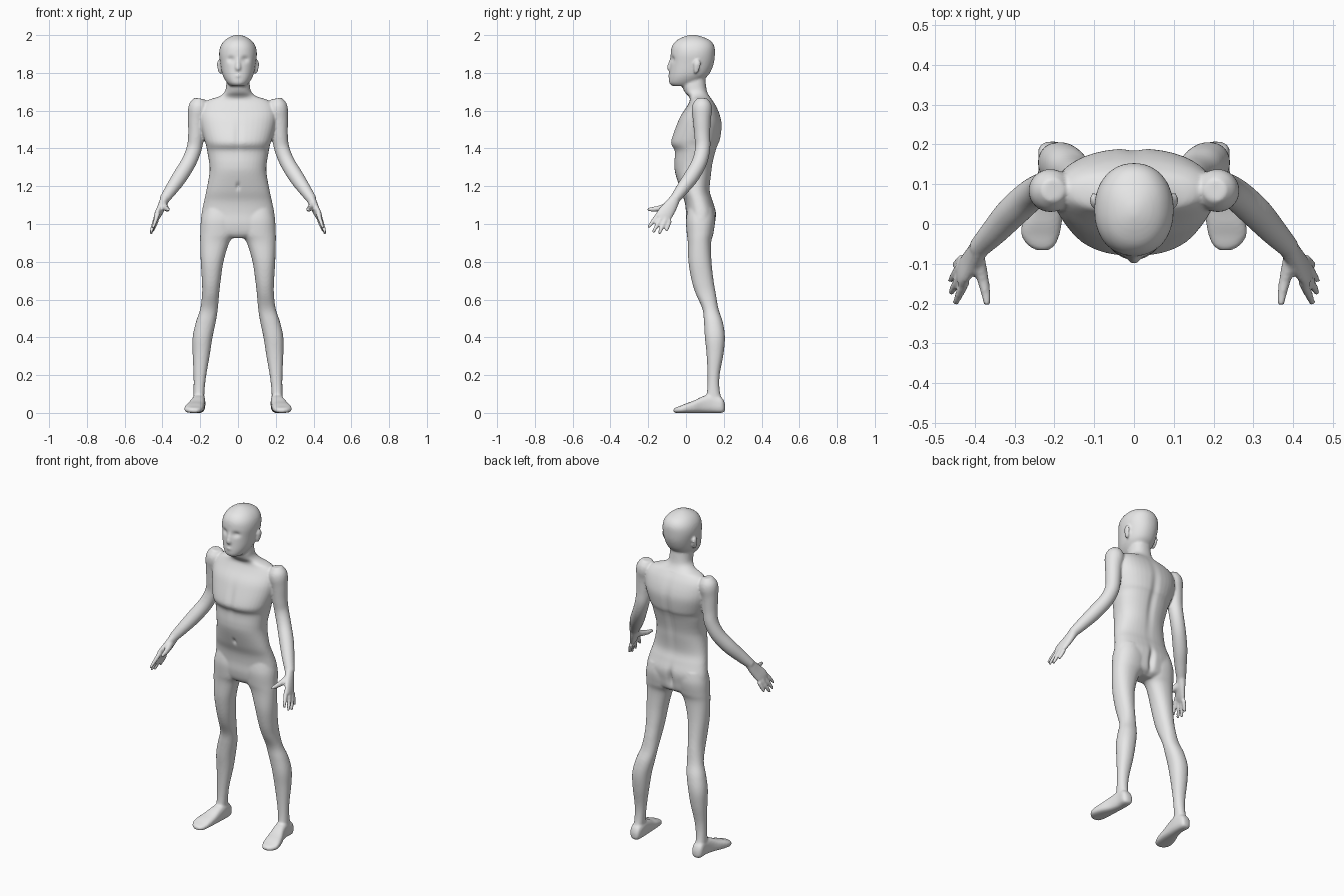
import bpy, bmesh, math
from mathutils import Vector

SIDES = 40


def smooth_rows(rows, steps=5):
    """Catmull-Rom interpolation between rows of numbers."""
    out = []
    for i in range(len(rows) - 1):
        p0, p1 = rows[max(i - 1, 0)], rows[i]
        p2, p3 = rows[i + 1], rows[min(i + 2, len(rows) - 1)]
        for k in range(steps):
            t = k / steps
            out.append([0.5 * (2 * b + (c - a) * t + (2 * a - 5 * b + 4 * c - d) * t * t
                               + (3 * b - a - 3 * c + d) * t ** 3)
                        for a, b, c, d in zip(p0, p1, p2, p3)])
    out.append(list(rows[-1]))
    return out


def unit_ring(p):
    """Superellipse cross-section."""
    ring = []
    for i in range(SIDES):
        a = 2 * math.pi * i / SIDES
        c, s = math.cos(a), math.sin(a)
        ring.append((math.copysign(abs(c) ** (2 / p), c), math.copysign(abs(s) ** (2 / p), s)))
    return ring


def skin(bm, rings):
    """Closed tube through rings of points."""
    loops = [[bm.verts.new(co) for co in ring] for ring in rings]
    for a, b in zip(loops, loops[1:]):
        for i in range(SIDES):
            j = (i + 1) % SIDES
            bm.faces.new((a[i], a[j], b[j], b[i]))
    bm.faces.new(loops[0])
    bm.faces.new(loops[-1])


def level_loft(bm, rows, p=2.2, side=1):
    """Rows are z, x0, x1, y0, y1."""
    skin(bm, [[(side * ((x0 + x1) + (x1 - x0) * c) / 2, ((y0 + y1) + (y1 - y0) * s) / 2, z)
               for c, s in unit_ring(p)] for z, x0, x1, y0, y1 in smooth_rows(rows)])


def foot_loft(bm, rows, side):
    """Rows are y, x0, x1, z0, z1."""
    skin(bm, [[(side * ((x0 + x1) + (x1 - x0) * c) / 2, y, max(0, ((z0 + z1) + (z1 - z0) * s) / 2))
               for c, s in unit_ring(2.8)] for y, x0, x1, z0, z1 in smooth_rows(rows)])


def tube(bm, rows, side=1, ref=(0, -0.84, 0.54)):
    """Rows are x, y, z, width radius, thickness radius."""
    rows = smooth_rows(rows)
    pts = [Vector(r[:3]) for r in rows]
    rings = []
    for i, r in enumerate(rows):
        t = (pts[min(i + 1, len(pts) - 1)] - pts[max(i - 1, 0)]).normalized()
        v = t.cross(Vector(ref)).normalized()
        u = v.cross(t)
        ring = [pts[i] + u * r[3] * c + v * r[4] * s for c, s in unit_ring(2)]
        rings.append([(side * q.x, q.y, q.z) for q in ring])
    skin(bm, rings)


bm = bmesh.new()

# Torso and neck
torso = [(1.80, .055, .0, .10), (1.74, .062, -.02, .105), (1.70, .07, -.008, .112),
         (1.675, .10, .015, .125), (1.655, .16, .02, .14), (1.62, .195, .003, .162),
         (1.57, .203, -.03, .182), (1.52, .198, -.052, .19), (1.45, .18, -.077, .182),
         (1.42, .17, -.078, .17), (1.385, .163, -.06, .158), (1.32, .152, -.062, .142),
         (1.27, .151, -.057, .135), (1.18, .167, -.03, .126), (1.12, .18, -.008, .142),
         (1.06, .192, .0, .159), (1.0, .197, .0, .153), (.95, .185, .01, .142),
         (.925, .07, .03, .11)]
level_loft(bm, [(z, -w, w, f, b) for z, w, f, b in torso], 2.3)

# Head
head = [(1.73, .04, -.072, .05), (1.745, .056, -.088, .07), (1.77, .073, -.09, .10),
        (1.80, .085, -.088, .127), (1.85, .094, -.084, .147), (1.90, .100, -.081, .153),
        (1.94, .093, -.074, .150), (1.97, .073, -.052, .13), (1.99, .044, -.015, .09),
        (2.001, .012, .02, .05)]
level_loft(bm, [(z, -w, w, f, b) for z, w, f, b in head], 2.15)

# Nose and lips
tube(bm, [(0, -.074, 1.885, .008, .008), (0, -.084, 1.85, .011, .010),
          (0, -.089, 1.825, .015, .011), (0, -.082, 1.812, .012, .008)], ref=(1, 0, 0))
tube(bm, [(-.025, -.076, 1.782, .004, .006), (0, -.088, 1.784, .008, .008),
          (.025, -.076, 1.782, .004, .006)], ref=(0, 0, 1))

leg = [(1.08, .02, .18, .01, .145), (1.02, .004, .196, .0, .154), (.95, .012, .2, .004, .145),
       (.90, .047, .2, .01, .133), (.80, .077, .197, .013, .135), (.70, .092, .191, .03, .146),
       (.63, .1, .19, .052, .158), (.55, .107, .2, .087, .172), (.48, .118, .223, .095, .195),
       (.40, .135, .24, .1, .206), (.31, .149, .24, .109, .198), (.20, .168, .235, .114, .178),
       (.12, .177, .235, .112, .178), (.05, .18, .238, .10, .195)]
foot = [(.207, .188, .22, .012, .045), (.19, .177, .24, 0, .08), (.14, .173, .24, 0, .10),
        (.09, .175, .25, 0, .088), (.04, .178, .27, 0, .064), (0, .182, .282, 0, .05),
        (-.03, .188, .283, 0, .037), (-.055, .2, .265, 0, .028), (-.066, .215, .245, .005, .02)]
arm = [(.203, .085, 1.664, .028), (.207, .085, 1.635, .049), (.211, .084, 1.60, .054),
       (.218, .084, 1.55, .047), (.222, .086, 1.47, .042), (.232, .088, 1.40, .040),
       (.262, .07, 1.325, .040), (.308, .028, 1.25, .040), (.352, -.02, 1.185, .034),
       (.392, -.062, 1.128, .026)]
palm = [(.385, -.055, 1.138, .027, .025), (.405, -.085, 1.09, .037, .021),
        (.425, -.113, 1.05, .043, .017), (.435, -.122, 1.028, .039, .012)]
fingers = [((.424, -.145, 1.055), (.45, -.2, .98)), ((.433, -.127, 1.04), (.462, -.175, .955)),
           ((.436, -.107, 1.027), (.462, -.143, .947)), ((.430, -.086, 1.02), (.452, -.105, .962))]

for side in (-1, 1):
    # Legs and feet
    level_loft(bm, leg, 2.2, side)
    foot_loft(bm, foot, side)
    # Arms and palms
    tube(bm, [(x, y, z, r, r) for x, y, z, r in arm], side)
    tube(bm, palm, side)
    # Fingers and thumb
    for a, b in fingers:
        mid = [(p + q) / 2 for p, q in zip(a, b)]
        tube(bm, [(*a, .012, .012), (*mid, .0115, .011), (*b, .008, .008)], side)
    tube(bm, [(.395, -.085, 1.10, .022, .02), (.381, -.135, 1.084, .016, .015),
              (.373, -.175, 1.078, .013, .012), (.369, -.205, 1.077, .008, .008)], side)
    # Ears
    tube(bm, [(.091, .052, 1.795, .006, .005), (.097, .054, 1.81, .012, .008),
              (.103, .06, 1.845, .019, .008), (.101, .06, 1.867, .010, .006)],
         side, ref=(0, 1, 0))

bmesh.ops.recalc_face_normals(bm, faces=bm.faces)
parts_mesh = bpy.data.meshes.new("parts")
bm.to_mesh(parts_mesh)
bm.free()
parts = bpy.data.objects.new("parts", parts_mesh)
bpy.context.collection.objects.link(parts)

# Fuse all parts into one skin
fuse = parts.modifiers.new("fuse", 'REMESH')
fuse.mode = 'VOXEL'
fuse.voxel_size = 0.0065
relax = parts.modifiers.new("relax", 'SMOOTH')
relax.factor = 0.5
relax.iterations = 4
evaluated = parts.evaluated_get(bpy.context.evaluated_depsgraph_get())
mesh = bpy.data.meshes.new_from_object(evaluated)
mesh.name = "body"
bpy.data.objects.remove(parts)
body = bpy.data.objects.new("body", mesh)
bpy.context.collection.objects.link(body)


def bump(v, c, r):
    return math.exp(-(v / r) ** 2) if c is None else math.exp(-((v - c) / r) ** 2)


# Hollows: eye sockets, navel, breastbone, spine and seat cleft
for v in mesh.vertices:
    x, y, z = v.co
    ax = abs(x)
    if ax > .2 or z < .9:
        continue
    if y < .03:
        v.co.y += .011 * bump(ax, .038, .020) * bump(z, 1.872, .016)
        v.co.y += .010 * bump(x, None, .010) * bump(z, 1.20, .018)
        v.co.y += .006 * bump(x, None, .018) * bump(z, 1.46, .08)
    elif y > .09 and z < 1.66:
        v.co.y -= .009 * bump(x, None, .022) * bump(z, 1.40, .17)
        v.co.y -= .020 * bump(x, None, .016) * bump(z, 1.01, .06)

# Skin colour
grey = bpy.data.materials.new("light grey")
grey.diffuse_color = (0.8, 0.8, 0.8, 1)
mesh.materials.clear()
mesh.materials.append(grey)
for poly in mesh.polygons:
    poly.material_index = 0
    poly.use_smooth = True
